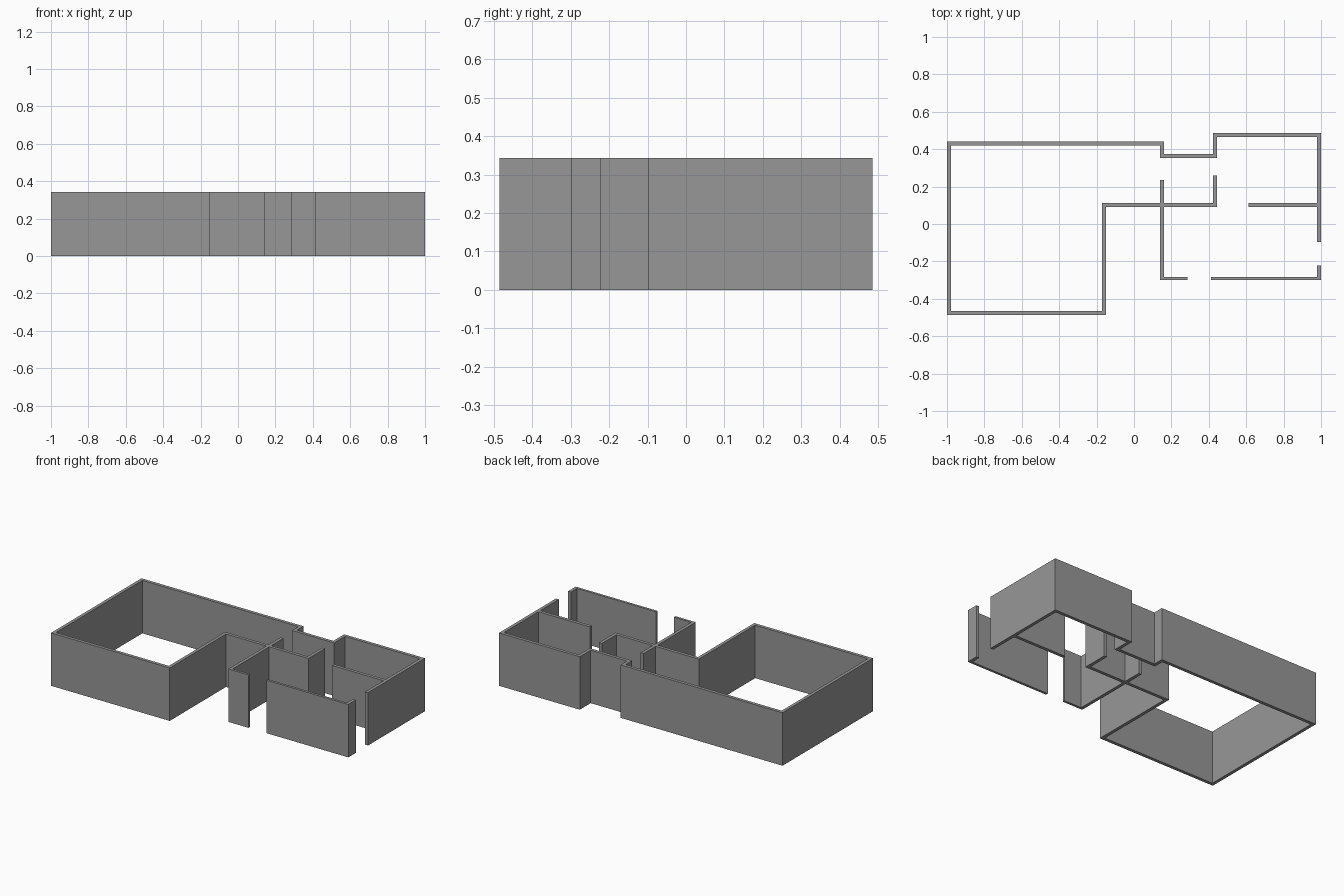
import bpy
import bmesh
from mathutils import Vector

if "Cube" in bpy.data.objects:
    bpy.data.objects.remove(bpy.data.objects["Cube"])

HEIGHT = 0.343
THICK = 0.021

plaster = bpy.data.materials.new("plaster_grey")
grey = (0.31, 0.31, 0.31, 1)
plaster.use_nodes = True
plaster.diffuse_color = grey
plaster.node_tree.nodes["Principled BSDF"].inputs["Base Color"].default_value = grey


def wall(name, path, thick=THICK):
    """Extrude a mitred wall along a centre line drawn on the floor."""
    pts = [Vector(p) for p in path]
    dirs = [(b - a).normalized() for a, b in zip(pts, pts[1:])]
    normals = [Vector((-d.y, d.x)) for d in dirs]
    bm = bmesh.new()
    rings = []
    for i, p in enumerate(pts):
        before, after = normals[max(i - 1, 0)], normals[min(i, len(normals) - 1)]
        mitre = (before + after) / (1 + before.dot(after)) * thick / 2
        left, right = p + mitre, p - mitre
        rings.append([bm.verts.new((q.x, q.y, z)) for q, z in
                      ((left, 0), (right, 0), (right, HEIGHT), (left, HEIGHT))])
    for a, b in zip(rings, rings[1:]):
        for k in range(4):
            n = (k + 1) % 4
            bm.faces.new((a[k], a[n], b[n], b[k]))
    bm.faces.new(rings[0])
    bm.faces.new(rings[-1])
    bmesh.ops.recalc_face_normals(bm, faces=bm.faces)
    mesh = bpy.data.meshes.new(name)
    bm.to_mesh(mesh)
    bm.free()
    mesh.materials.append(plaster)
    obj = bpy.data.objects.new(name, mesh)
    bpy.context.collection.objects.link(obj)


# Main shell, from the side doorway round to the inner hall doorway
wall("outer_shell", [(0.99, -0.097), (0.99, 0.475), (0.432, 0.475), (0.432, 0.364),
                     (0.15, 0.364), (0.15, 0.43), (-0.99, 0.43), (-0.99, -0.475),
                     (-0.16, -0.475), (-0.16, 0.101), (0.432, 0.101), (0.432, 0.26)])

# Inner partitions
wall("hall_partition", [(0.15, 0.111), (0.15, 0.235)])
wall("bedroom_partition", [(0.612, 0.101), (0.98, 0.101)])

# Front room walls either side of the doorways
wall("front_room_side_wall", [(0.15, 0.091), (0.15, -0.283)])
wall("front_wall_left_of_door", [(0.14, -0.291), (0.285, -0.291)], 0.016)
wall("front_wall_right_of_door", [(0.412, -0.291), (1, -0.291)], 0.016)
wall("side_door_post", [(0.99, -0.283), (0.99, -0.222)])
